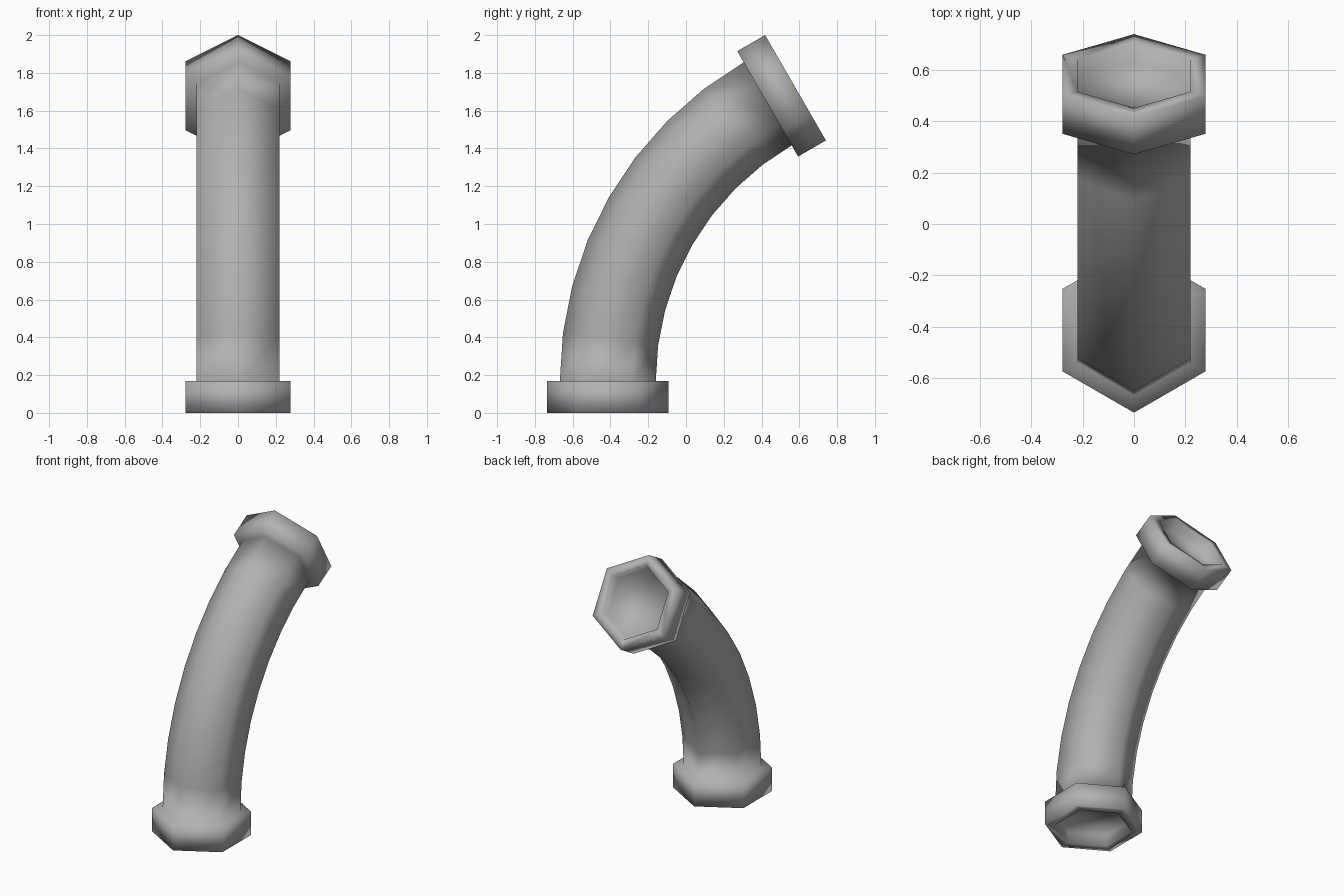
import bpy, bmesh
from math import sin, cos, pi, radians

if "Cube" in bpy.data.objects:
    bpy.data.objects.remove(bpy.data.objects["Cube"])

SIDES = 6
PIPE_R, FLANGE_R = 0.254, 0.322
FLANGE_L, RECESS = 0.17, 0.08
BEND_R, BEND, STEPS = 1.693, radians(60), 8
START_Y = -0.414


def ring(bm, angle, along, radius):
    """Hexagon across the centre line: bend angle, then distance along the tangent."""
    y = START_Y + BEND_R * (1 - cos(angle)) + along * sin(angle)
    z = FLANGE_L + BEND_R * sin(angle) + along * cos(angle)
    verts = []
    for i in range(SIDES):
        t = pi / 2 + 2 * pi * i / SIDES
        u, v = radius * cos(t), radius * sin(t)
        verts.append(bm.verts.new((u, y + v * cos(angle), z - v * sin(angle))))
    return verts


# Stations: recess floor, socket lip, flange, then the pipe itself
flange = [(FLANGE_L - RECESS, PIPE_R), (FLANGE_L, PIPE_R),
          (FLANGE_L, FLANGE_R), (0, FLANGE_R)]
stations = [(0, -d, r) for d, r in flange]
stations += [(BEND * i / STEPS, 0, PIPE_R) for i in range(STEPS + 1)]
stations += [(BEND, d, r) for d, r in reversed(flange)]

bm = bmesh.new()
rings = [ring(bm, *s) for s in stations]
for a, b in zip(rings, rings[1:]):
    for i in range(SIDES):
        j = (i + 1) % SIDES
        bm.faces.new((a[i], a[j], b[j], b[i]))

# Recessed end floors
bm.faces.new(rings[0][::-1])
bm.faces.new(rings[-1])
bmesh.ops.recalc_face_normals(bm, faces=bm.faces[:])

# One continuous, fully smooth-shaded pipe
for f in bm.faces:
    f.smooth = True
mesh = bpy.data.meshes.new("bent_pipe")
bm.to_mesh(mesh)
bm.free()
pipe = bpy.data.objects.new("bent_pipe", mesh)
bpy.context.collection.objects.link(pipe)

# Darker grey finish
grey = bpy.data.materials.new("dark_grey")
grey.diffuse_color = (0.44, 0.44, 0.44, 1)
grey.use_nodes = True
grey.node_tree.nodes["Principled BSDF"].inputs["Base Color"].default_value = grey.diffuse_color
mesh.materials.append(grey)
